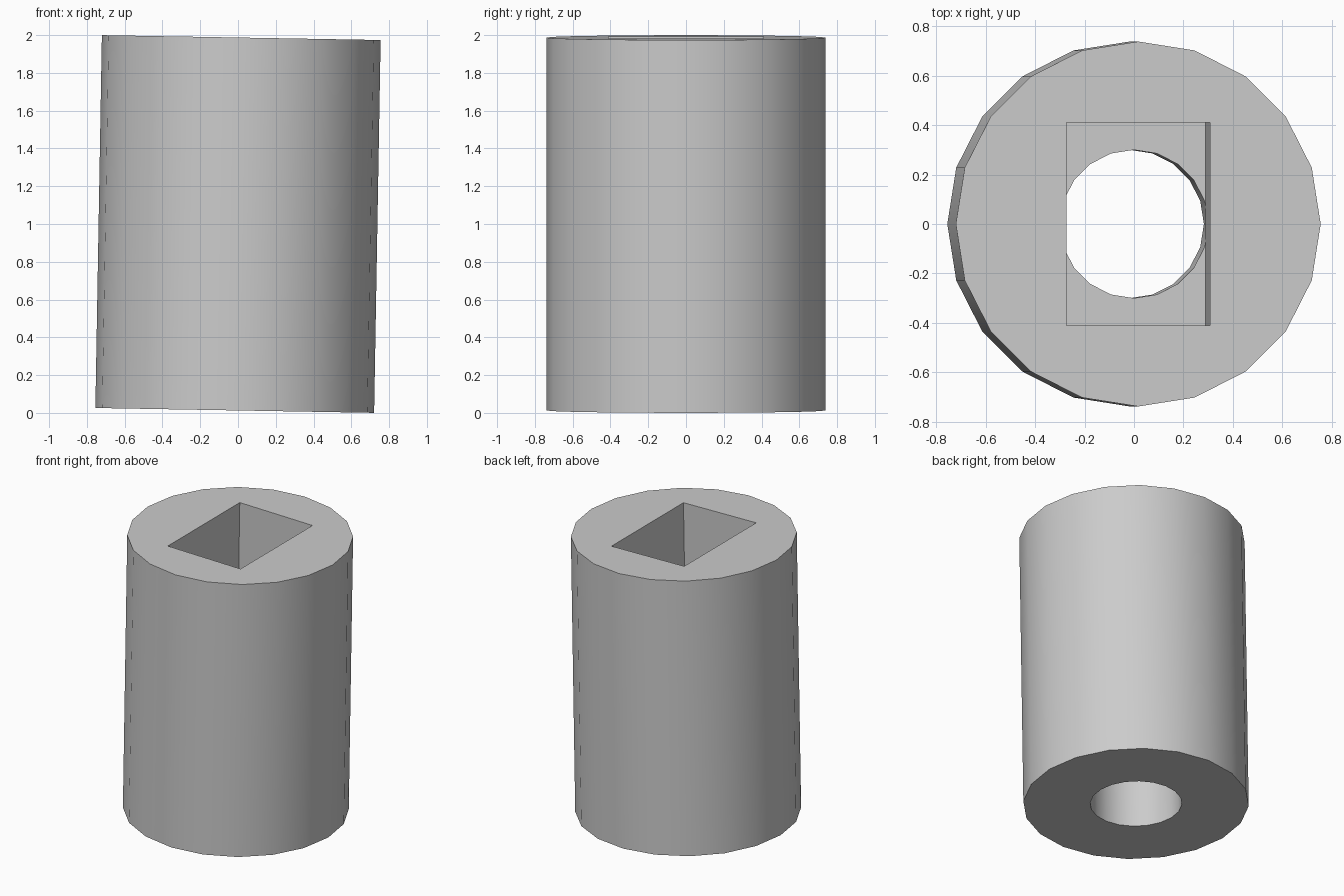
import bpy
import math

old = bpy.data.objects.get("Cube")
if old:
    bpy.data.objects.remove(old, do_unlink=True)

RADIUS, LENGTH, SIDES = 0.738, 1.974, 20
BORE_RADIUS = 0.30
SOCKET_X, SOCKET_Y = 0.58, 0.82
TILT = math.radians(1)

grey = bpy.data.materials.new("plain_grey")
grey.use_nodes = True
grey.diffuse_color = (0.6, 0.6, 0.6, 1)
grey.node_tree.nodes["Principled BSDF"].inputs["Base Color"].default_value = (0.6, 0.6, 0.6, 1)


def cylinder(name, radius, depth, z):
    bpy.ops.mesh.primitive_cylinder_add(vertices=SIDES, radius=radius, depth=depth, location=(0, 0, z))
    obj = bpy.context.object
    obj.name = name
    obj.data.materials.append(grey)
    return obj


def cut(target, cutter):
    mod = target.modifiers.new(cutter.name, 'BOOLEAN')
    mod.operation = 'DIFFERENCE'
    mod.solver = 'EXACT'
    mod.object = cutter
    bpy.ops.object.select_all(action='DESELECT')
    target.select_set(True)
    bpy.context.view_layer.objects.active = target
    bpy.ops.object.modifier_apply(modifier=mod.name)
    bpy.data.objects.remove(cutter, do_unlink=True)


# Outer sleeve, modelled around its own centre
sleeve = cylinder("socket_sleeve", RADIUS, LENGTH, 0)

# Rectangular socket in the upper half
bpy.ops.mesh.primitive_cube_add(size=1, location=(0, 0, 0.75))
socket = bpy.context.object
socket.name = "socket_cutter"
socket.scale = (SOCKET_X, SOCKET_Y, 1.5)
socket.data.materials.append(grey)
cut(sleeve, socket)

# Round bore from below, meeting the socket floor
cut(sleeve, cylinder("bore_cutter", BORE_RADIUS, 1.5, -0.75))

# Smooth walls with sharp rims, then the slight lean
bpy.ops.object.shade_smooth_by_angle(angle=math.radians(30))
sleeve.location = (0, 0, 1)
sleeve.rotation_euler = (0, TILT, 0)
